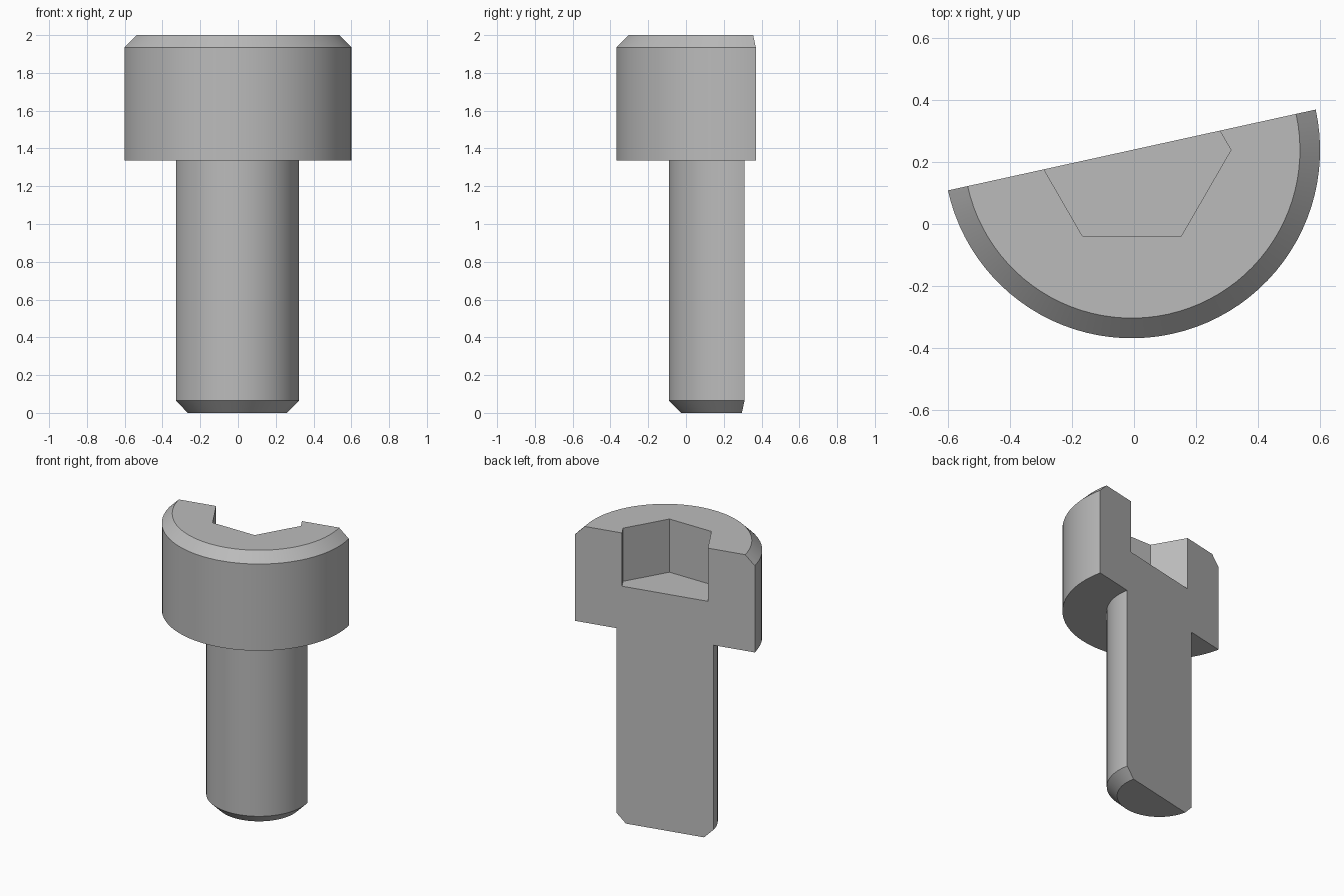
import bpy, bmesh
from math import cos, sin, pi, radians
from mathutils import Matrix, Vector

default = bpy.data.objects.get("Cube")
if default:
    bpy.data.objects.remove(default, do_unlink=True)

CENTRE = Vector((-0.007, 0.239, 0))
CUT = radians(12.4)          # direction of the section plane
HEAD_R, SHAFT_R, CHAMFER = 0.608, 0.33, 0.065
HEAD_Z, SOCKET_Z, TOP = 1.337, 1.633, 2.0
HEX_R = 0.32

steel = bpy.data.materials.new("grey steel")
steel.use_nodes = True
GREY = (0.5, 0.5, 0.5, 1)
steel.diffuse_color = GREY
steel.node_tree.nodes["Principled BSDF"].inputs["Base Color"].default_value = GREY


def add_object(name, bm):
    bmesh.ops.recalc_face_normals(bm, faces=bm.faces)
    mesh = bpy.data.meshes.new(name)
    bm.to_mesh(mesh)
    bm.free()
    mesh.materials.append(steel)
    obj = bpy.data.objects.new(name, mesh)
    obj.location = CENTRE
    bpy.context.collection.objects.link(obj)
    return obj


# Sectioned screw: half turn of the chamfered profile, closed by a flat cut face
profile = [(0, 0), (SHAFT_R - CHAMFER, 0), (SHAFT_R, CHAMFER), (SHAFT_R, HEAD_Z),
           (HEAD_R, HEAD_Z), (HEAD_R, TOP - CHAMFER), (HEAD_R - CHAMFER, TOP), (0, TOP)]
bm = bmesh.new()
verts = [bm.verts.new((r * cos(CUT + pi), r * sin(CUT + pi), z)) for r, z in profile]
edges = [bm.edges.new(pair) for pair in zip(verts, verts[1:])]
bmesh.ops.spin(bm, geom=verts + edges, cent=(0, 0, 0), axis=(0, 0, 1),
               angle=pi, steps=48)
bmesh.ops.remove_doubles(bm, verts=bm.verts, dist=1e-5)
bmesh.ops.holes_fill(bm, edges=[e for e in bm.edges if e.is_boundary], sides=0)
flat = [f for f in bm.faces if abs(f.normal.z) > 0.99]
bmesh.ops.dissolve_faces(bm, faces=[f for f in flat if f.calc_center_median().z > 1.9])
bmesh.ops.dissolve_faces(bm, faces=[f for f in bm.faces if f.calc_center_median().z < 0.01])
screw = add_object("cap_screw_section", bm)

# Hexagonal socket cutter
bm = bmesh.new()
height = 1.0
bmesh.ops.create_cone(bm, cap_ends=True, segments=6, radius1=HEX_R, radius2=HEX_R,
                      depth=height,
                      matrix=Matrix.Translation((0, 0, SOCKET_Z + height / 2))
                      @ Matrix.Rotation(pi / 2, 4, 'Z'))
# Put hexagon corners on the x axis
corner = max(bm.verts, key=lambda v: v.co.x)
if abs(corner.co.y) > 0.01:
    bmesh.ops.rotate(bm, verts=bm.verts, cent=(0, 0, 0), matrix=Matrix.Rotation(pi / 6, 3, 'Z'))
cutter = add_object("socket_cutter", bm)
cutter.hide_render = True

# Cut the socket, then remove the helper
mod = screw.modifiers.new("socket", 'BOOLEAN')
mod.operation = 'DIFFERENCE'
mod.solver = 'EXACT'
mod.object = cutter
bpy.ops.object.select_all(action='DESELECT')
screw.select_set(True)
bpy.context.view_layer.objects.active = screw
bpy.ops.object.modifier_apply(modifier=mod.name)
bpy.data.objects.remove(cutter, do_unlink=True)
bpy.ops.object.shade_smooth_by_angle(angle=radians(25))
